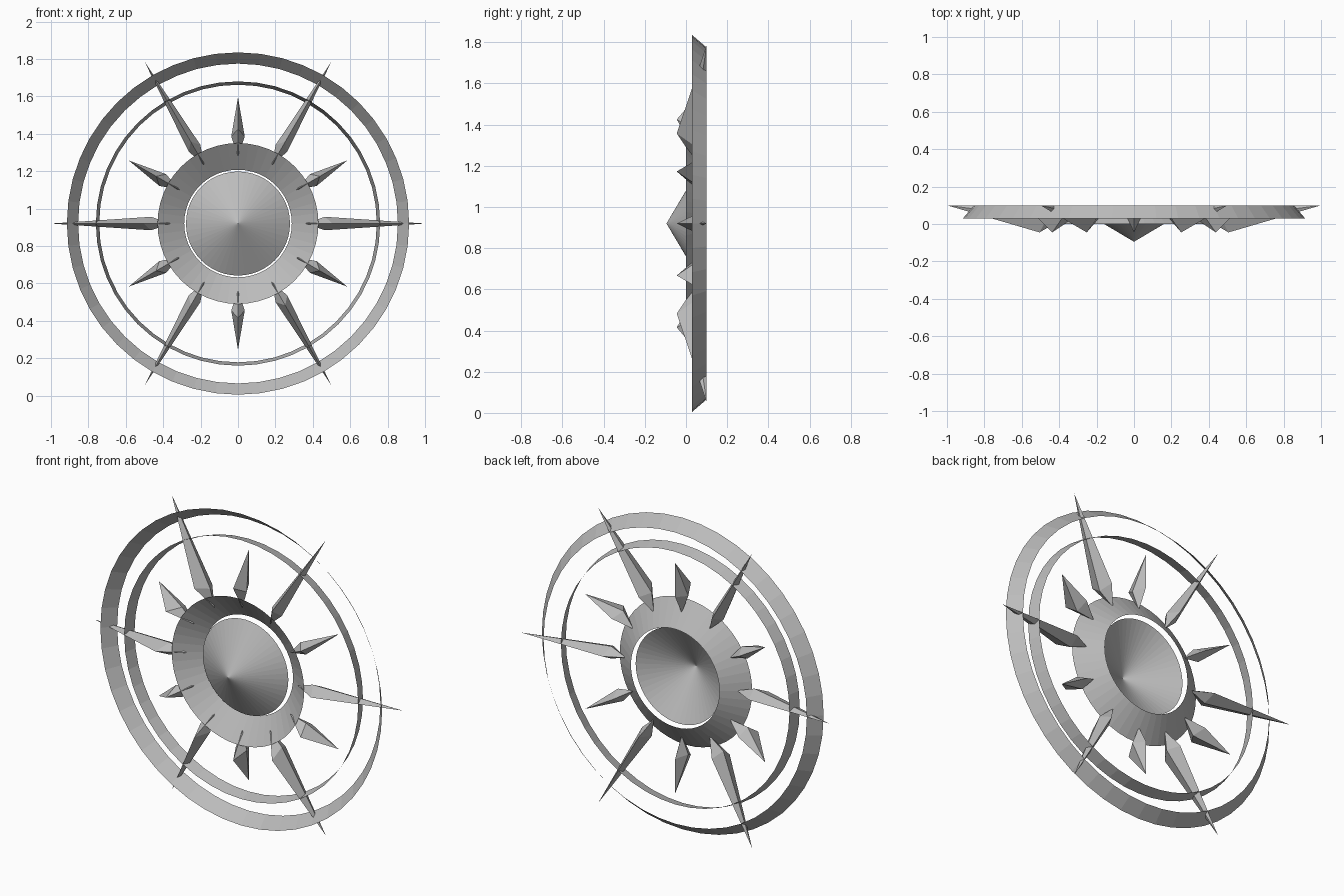
import bpy, math
from mathutils import Matrix, Vector

old = bpy.data.objects.get("Cube")
if old:
    bpy.data.objects.remove(old, do_unlink=True)

CENTRE = Vector((0, 0, 0.92))
SIDES = 48

grey = bpy.data.materials.new("plain_grey")
grey.use_nodes = True
grey.diffuse_color = (0.5, 0.5, 0.5, 1)
grey.node_tree.nodes["Principled BSDF"].inputs["Base Color"].default_value = (0.5, 0.5, 0.5, 1)


def add_object(name, verts, faces):
    mesh = bpy.data.meshes.new(name)
    mesh.from_pydata([CENTRE + Vector(v) for v in verts], [], faces)
    mesh.materials.append(grey)
    obj = bpy.data.objects.new(name, mesh)
    bpy.context.collection.objects.link(obj)
    return obj


def circle(radius, y):
    return [(radius * math.cos(i * math.tau / SIDES), y, radius * math.sin(i * math.tau / SIDES))
            for i in range(SIDES)]


def band(name, front_radius, front_y, back_radius, back_y):
    """Thin dished ring, its hollow side facing the front."""
    faces = [(i, (i + 1) % SIDES, SIDES + (i + 1) % SIDES, SIDES + i) for i in range(SIDES)]
    add_object(name, circle(front_radius, front_y) + circle(back_radius, back_y), faces)


def spike(name, angle, length, width):
    """Four-sided double pyramid pointing away from the centre."""
    points = [(length, 0.1, 0), (0.505, -0.045, 0), (0.465, 0.03, width),
              (0.475, 0.1, 0), (0.465, 0.03, -width), (0.36, 0.04, 0)]
    turn = Matrix.Rotation(-angle, 3, 'Y')
    faces = []
    for i in range(4):
        a, b = 1 + i, 1 + (i + 1) % 4
        faces += [(0, a, b), (5, b, a)]
    add_object(name, [turn @ Vector(p) for p in points], faces)


# Rings and dished collar
band("outer_ring", 0.915, 0.03, 0.855, 0.1)
band("inner_ring", 0.76, 0.03, 0.742, 0.1)
band("collar", 0.43, 0.0, 0.2875, 0.1)

# Open cone in the middle
add_object("centre_cone", circle(0.278, 0.07) + [(0, -0.095, 0)],
           [(i, (i + 1) % SIDES, SIDES) for i in range(SIDES)])

# Long and short spikes alternate
for k in range(12):
    long = k % 2 == 0
    spike(f"{'long' if long else 'short'}_spike_{k // 2 + 1}", k * math.tau / 12,
          1.0 if long else 0.675, 0.036)
